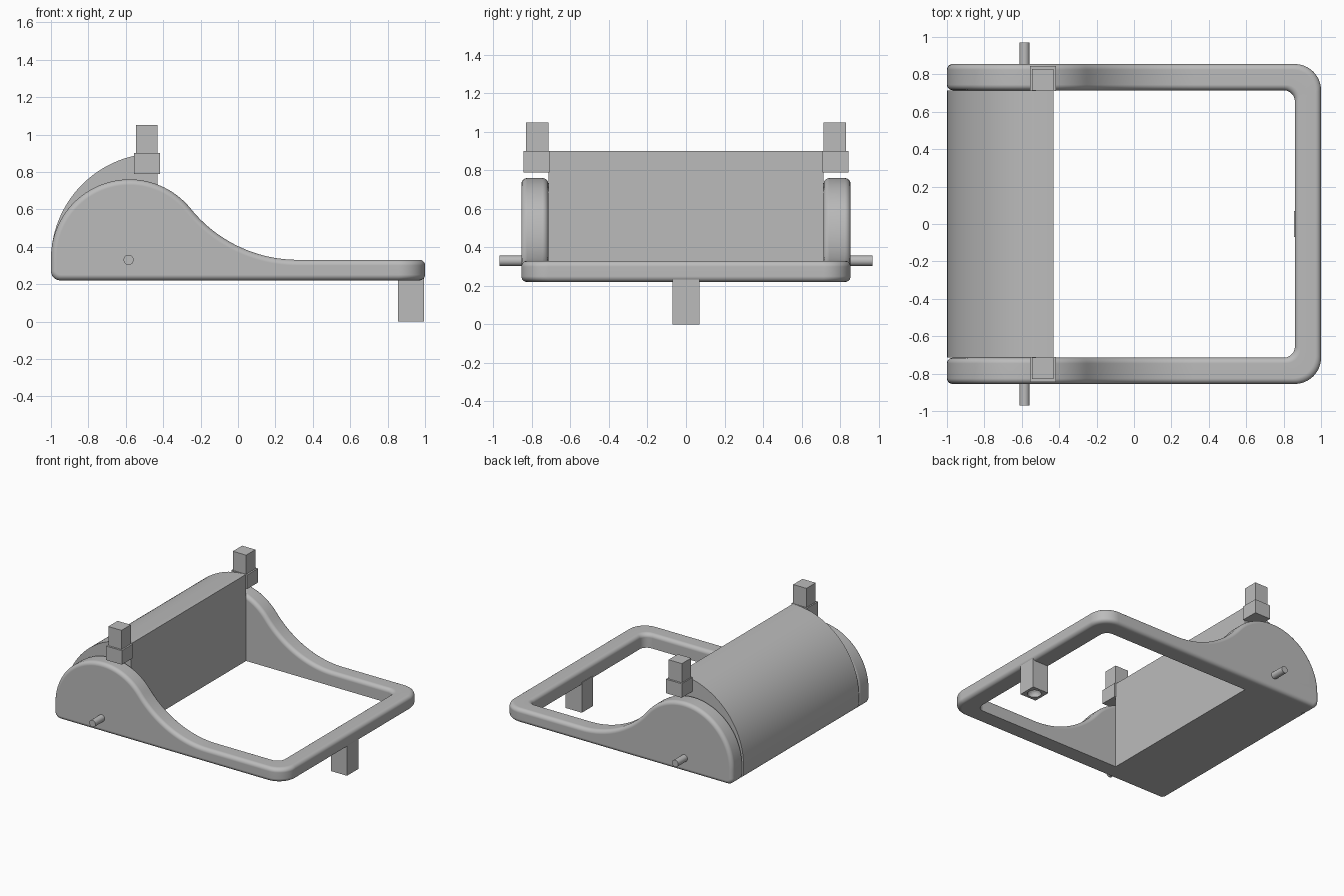
import bpy, bmesh, math
from mathutils import Vector

if "Cube" in bpy.data.objects:
    bpy.data.objects.remove(bpy.data.objects["Cube"], do_unlink=True)

# One plain grey for everything
grey = bpy.data.materials.new("plain_grey")
grey.use_nodes = True
colour = (0.5, 0.5, 0.5, 1)
grey.diffuse_color = colour
grey.node_tree.nodes["Principled BSDF"].inputs["Base Color"].default_value = colour

Y_IN, Y_OUT = 0.715, 0.855        # side bar, inner and outer face
Z_LOW, Z_BAR = 0.22, 0.33         # underside and top of the frame bars
FILLET, STEPS = 0.03, 6
BAR = Y_OUT - Y_IN
X_JOIN = 0.80                     # where the side plates meet the end bar


def arc(cx, cy, rx, start, end, n, ry=None):
    ry = rx if ry is None else ry
    angles = [math.radians(start + (end - start) * i / n) for i in range(n + 1)]
    return [(cx + rx * math.cos(a), cy + ry * math.sin(a)) for a in angles]


def finish(name, bm, smooth=False):
    bmesh.ops.recalc_face_normals(bm, faces=bm.faces)
    mesh = bpy.data.meshes.new(name)
    bm.to_mesh(mesh)
    bm.free()
    mesh.materials.append(grey)
    ob = bpy.data.objects.new(name, mesh)
    bpy.context.collection.objects.link(ob)
    if smooth:
        bpy.ops.object.select_all(action='DESELECT')
        ob.select_set(True)
        bpy.context.view_layer.objects.active = ob
        bpy.ops.object.shade_smooth_by_angle(angle=math.radians(30))
        weighted = ob.modifiers.new("even_shading", 'WEIGHTED_NORMAL')
        weighted.keep_sharp = True
    return ob


def loft(name, rings, closed=True, caps=True):
    """Skin a list of equally long point rings."""
    bm = bmesh.new()
    rows = [[bm.verts.new(p) for p in ring] for ring in rings]
    n = len(rows[0])
    for a, b in zip(rows, rows[1:]):
        for i in range(n if closed else n - 1):
            j = (i + 1) % n
            bm.faces.new((a[i], a[j], b[j], b[i]))
    if caps:
        bm.faces.new(rows[0])
        bm.faces.new(rows[-1])
    return finish(name, bm, True)


def box(name, low, high):
    bm = bmesh.new()
    bmesh.ops.create_cube(bm, size=1)
    low, high = Vector(low), Vector(high)
    for v in bm.verts:
        v.co = (low + high) / 2 + v.co * (high - low)
    return finish(name, bm)


# Side plates: hump flowing into a thin bar, drawn in x and z
HUMP = (-0.58, 0.34, 0.42)
SWOOP = (0.32, 1.067, 0.737)
TURN = math.degrees(math.atan2(SWOOP[1] - HUMP[1], SWOOP[0] - HUMP[0]))


def side_profile(inset, inset_low):
    pts = [(X_JOIN, Z_LOW + inset_low)]
    pts += arc(-0.95, Z_LOW + 0.05, 0.05 - inset, 270, 180, 6, 0.05 - inset_low)
    pts += arc(HUMP[0], HUMP[1], HUMP[2] - inset, 180, TURN, 40)
    pts += arc(SWOOP[0], SWOOP[1], SWOOP[2] + inset, TURN + 180, 270, 24)[1:]
    return pts + [(X_JOIN, Z_BAR - inset)]


layers = []
for i in range(STEPS + 1):
    a = math.pi / 2 * i / STEPS
    inset, shift = FILLET * (1 - math.sin(a)), FILLET * (1 - math.cos(a))
    layers.append((Y_OUT - shift, inset, inset))
    layers.append((Y_IN + shift, inset, 0))
layers.sort(key=lambda layer: -layer[0])

for side, sign in (("left", 1), ("right", -1)):
    tag = "back" if sign > 0 else "front"
    loft(tag + "_side_plate",
         [[(x, sign * y, z) for x, z in side_profile(d, low)] for y, d, low in layers],
         closed=False)

    # Post with a wider collar, and the pivot pin
    def span(name, x0, x1, y0, y1, z0, z1):
        ys = sorted((sign * y0, sign * y1))
        box(name, (x0, ys[0], z0), (x1, ys[1], z1))

    span(tag + "_collar", -0.555, -0.417, 0.71, 0.845, 0.79, 0.90)
    span(tag + "_post", -0.545, -0.43, 0.715, 0.83, 0.895, 1.05)
    loft(tag + "_pivot_pin",
         [[(x, sign * y, z) for x, z in arc(-0.585, 0.33, 0.027, 0, 345, 23)]
          for y in (0.84, 0.97)])

# End bar with rounded corners, swept from plate to plate
section = (arc(BAR - FILLET, Z_LOW + FILLET, FILLET, -90, 0, STEPS)
           + arc(BAR - FILLET, Z_BAR - FILLET, FILLET, 0, 90, STEPS)
           + arc(FILLET, Z_BAR - FILLET, FILLET, 90, 180, STEPS)
           + [(0, Z_LOW)])
inner = [(X_JOIN, Y_IN)] + arc(X_JOIN, Y_IN - 0.06, 0.06, 90, 0, 12)
outer = [(X_JOIN, Y_OUT)] + arc(1 - BAR, Y_IN, BAR, 90, 0, 12)
stations = list(zip(inner, outer))
stations += [((a, -b), (c, -d)) for (a, b), (c, d) in reversed(stations)]
rings = []
for p, q in stations:
    p, q = Vector(p), Vector(q)
    rings.append([(*p.lerp(q, u / BAR), z) for u, z in section])
loft("end_bar", rings, caps=False)

# Quarter-round housing between the plates
housing = [(-0.43, Z_LOW)] + arc(-0.95, Z_LOW + 0.05, 0.05, 270, 180, 6)
housing += arc(-0.43, 0.33, 0.57, 180, 90, 40)
loft("quarter_round_housing", [[(x, y, z) for x, z in housing] for y in (-Y_IN, Y_IN)])

# Support leg with a shallow round dimple underneath
leg = box("support_leg", (0.855, -0.07, 0), (0.995, 0.07, 0.235))
bm = bmesh.new()
bmesh.ops.create_uvsphere(bm, u_segments=24, v_segments=12, radius=0.05)
bmesh.ops.translate(bm, verts=bm.verts, vec=(0.925, 0, 0))
cutter = finish("dimple_cutter", bm)
cutter.hide_render = True
cutter.display_type = 'WIRE'
cut = leg.modifiers.new("dimple", 'BOOLEAN')
cut.operation = 'DIFFERENCE'
cut.object = cutter
